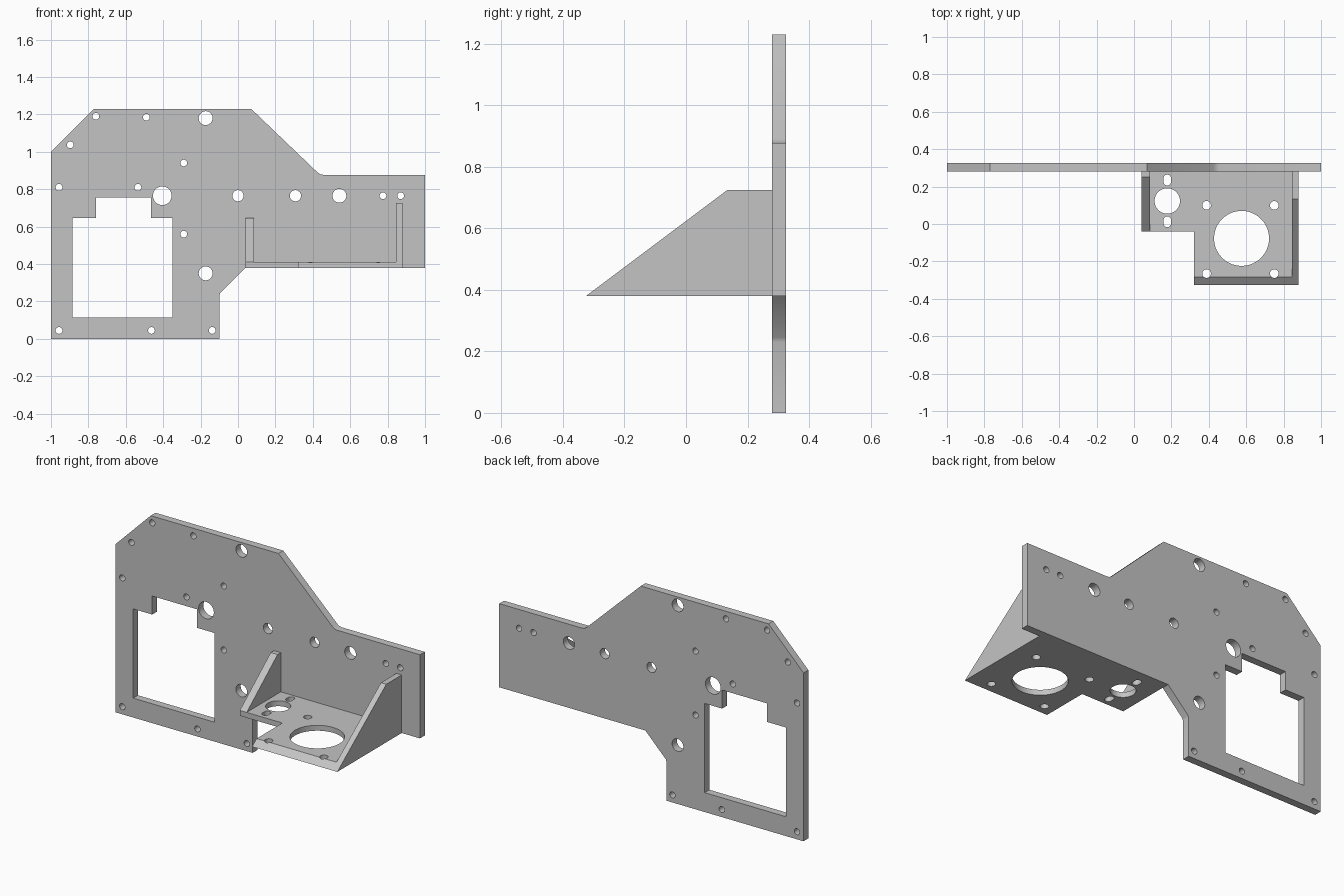
import bpy
import bmesh
from math import cos, sin, pi, radians
from mathutils import Matrix, Vector

cube = bpy.data.objects.get("Cube")
if cube:
    bpy.data.objects.remove(cube, do_unlink=True)

grey = bpy.data.materials.new("plain grey")
grey.use_nodes = True
COLOUR = (0.55, 0.55, 0.55, 1)
grey.diffuse_color = COLOUR
grey.node_tree.nodes["Principled BSDF"].inputs["Base Color"].default_value = COLOUR

# Axis maps: profile (u, v) and depth w to model space
FRONT = Matrix(((1, 0, 0), (0, 0, 1), (0, 1, 0))).to_4x4()   # u=x, v=z, w=y
SIDE = Matrix(((0, 0, 1), (1, 0, 0), (0, 1, 0))).to_4x4()    # u=y, v=z, w=x
FLAT = Matrix.Identity(4)                                    # u=x, v=y, w=z


def circle(x, y, r, stretch=0, n=40):
    """Round hole, or an upright slot when stretched."""
    pts = []
    for i in range(n):
        a = 2 * pi * (i + 0.5) / n
        shift = stretch if sin(a) > 0 else -stretch
        pts.append((x + r * cos(a), y + shift + r * sin(a)))
    return pts


def extrude(name, loops, start, end, axes, slope=None):
    """Extrude an outline with holes, optionally trimmed by a sloped plane."""
    curve = bpy.data.curves.new(name, 'CURVE')
    curve.dimensions = '2D'
    curve.fill_mode = 'BOTH'
    curve.extrude = (end - start) / 2
    for loop in loops:
        spline = curve.splines.new('POLY')
        spline.points.add(len(loop) - 1)
        for point, (u, v) in zip(spline.points, loop):
            point.co = (u, v, 0, 1)
        spline.use_cyclic_u = True
    temp = bpy.data.objects.new(name + " profile", curve)
    bpy.context.collection.objects.link(temp)
    graph = bpy.context.evaluated_depsgraph_get()
    mesh = bpy.data.meshes.new_from_object(temp.evaluated_get(graph))
    bpy.data.objects.remove(temp, do_unlink=True)

    bm = bmesh.new()
    bm.from_mesh(mesh)
    bmesh.ops.transform(bm, verts=bm.verts,
                        matrix=axes @ Matrix.Translation((0, 0, (start + end) / 2)))
    bmesh.ops.remove_doubles(bm, verts=bm.verts, dist=1e-5)
    if slope:
        cut = bmesh.ops.bisect_plane(bm, geom=bm.verts[:] + bm.edges[:] + bm.faces[:],
                                     plane_co=slope[0], plane_no=slope[1], clear_outer=True)
        rim = [e for e in cut["geom_cut"] if isinstance(e, bmesh.types.BMEdge)]
        bmesh.ops.triangle_fill(bm, edges=rim, use_beauty=True)
    bmesh.ops.recalc_face_normals(bm, faces=bm.faces)
    bmesh.ops.dissolve_limit(bm, angle_limit=radians(0.5), verts=bm.verts, edges=bm.edges)
    bm.to_mesh(mesh)
    bm.free()

    mesh.materials.clear()
    mesh.materials.append(grey)
    obj = bpy.data.objects.new(name, mesh)
    bpy.context.collection.objects.link(obj)
    bpy.ops.object.select_all(action='DESELECT')
    obj.select_set(True)
    bpy.context.view_layer.objects.active = obj
    bpy.ops.object.shade_smooth_by_angle(angle=radians(30))
    return obj


# Upright plate with a stepped window and round holes
BACK, FACE = 0.325, 0.28
outline = [(-1, 0), (-0.1, 0), (-0.1, 0.23), (-0.095, 0.245), (0.04, 0.38), (1, 0.38),
           (1, 0.877), (0.455, 0.877), (0.44, 0.88), (0.425, 0.89),
           (0.07, 1.23), (-0.77, 1.23), (-1, 1)]
window = [(-0.885, 0.115), (-0.35, 0.115), (-0.35, 0.645), (-0.465, 0.645),
          (-0.465, 0.755), (-0.76, 0.755), (-0.76, 0.645), (-0.885, 0.645)]
plate_holes = {
    0.018: [(-0.76, 1.19), (-0.49, 1.185), (-0.897, 1.037), (-0.29, 0.94), (-0.957, 0.81),
            (-0.535, 0.81), (0.775, 0.765), (0.87, 0.765), (-0.29, 0.56),
            (-0.957, 0.045), (-0.463, 0.045), (-0.138, 0.045)],
    0.03: [(0, 0.765), (0.307, 0.765)],
    0.037: [(-0.173, 1.18), (0.542, 0.765), (-0.173, 0.35)],
    0.05: [(-0.405, 0.765)],
}
holes = [circle(x, z, r) for r, spots in plate_holes.items() for x, z in spots]
extrude("mounting_plate", [outline, window] + holes, FACE, BACK, FRONT)

# Motor shelf, its front edge trimmed to the slope of the large gusset
BOTTOM, TOP = 0.38, 0.412
shelf = [(0.04, FACE), (0.04, -0.04), (0.32, -0.04), (0.32, -0.37), (0.88, -0.37), (0.88, FACE)]
shelf_holes = [circle(0.575, -0.077, 0.147, n=64), circle(0.178, 0.123, 0.068)]
shelf_holes += [circle(0.178, y, 0.02, stretch=0.009) for y in (0.235, 0.012)]
shelf_holes += [circle(x, y, 0.023) for x in (0.388, 0.75) for y in (0.1, -0.265)]
extrude("motor_shelf", [shelf] + shelf_holes, BOTTOM, TOP, FLAT,
        slope=(Vector((0, -0.325, BOTTOM)), Vector((0, -0.345, 0.46))))

# Triangular gussets bracing the shelf against the plate
extrude("large_gusset", [[(-0.325, BOTTOM), (FACE, BOTTOM), (FACE, 0.725), (0.135, 0.725)]],
        0.845, 0.88, SIDE)
extrude("small_gusset", [[(-0.04, TOP), (FACE, TOP), (FACE, 0.645), (0.25, 0.645)]],
        0.04, 0.085, SIDE)
